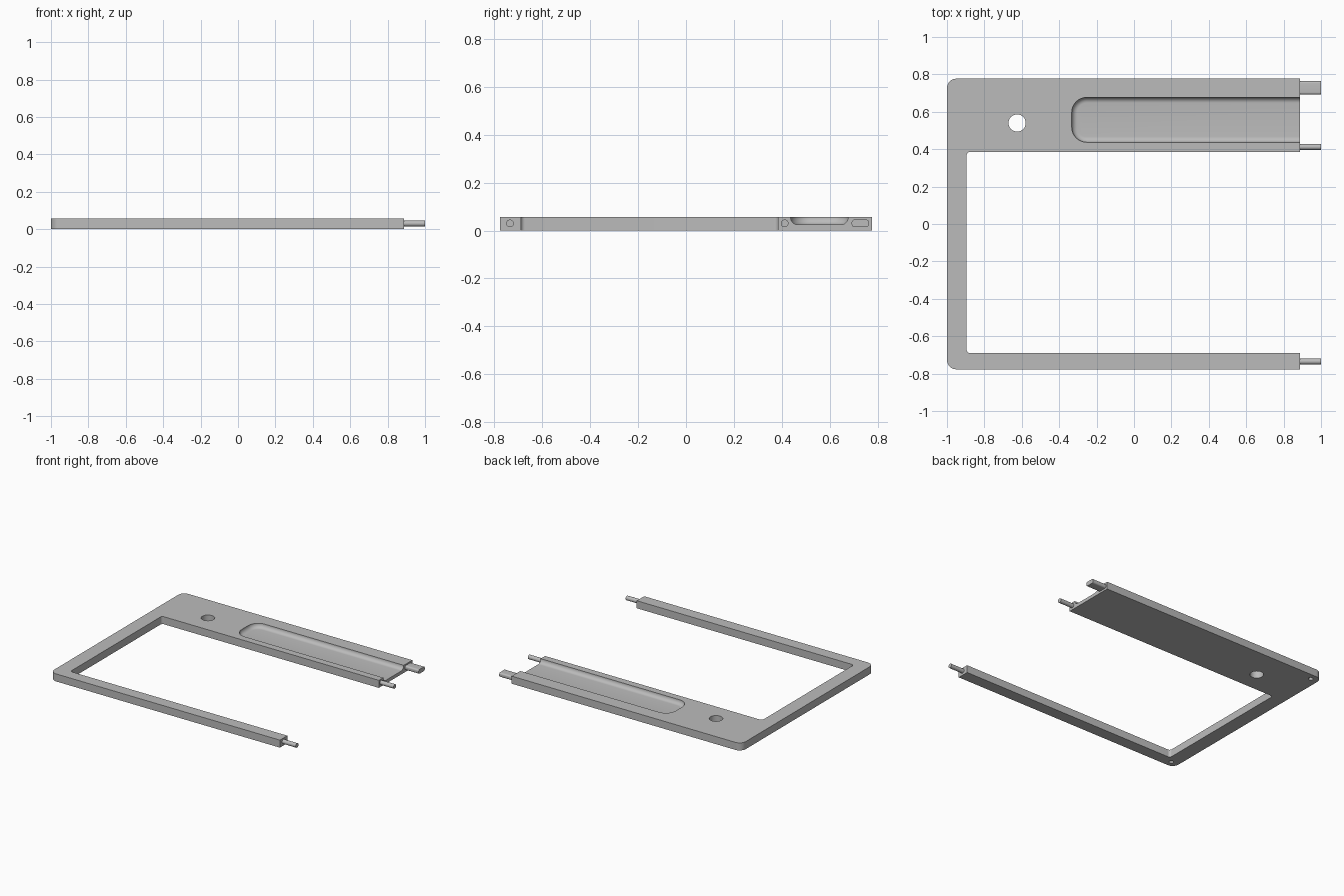
import bpy, bmesh, math
from mathutils import Vector, Matrix

cube = bpy.data.objects.get("Cube")
if cube:
    bpy.data.objects.remove(cube, do_unlink=True)

THICK = 0.056
END_X = 0.888

grey = bpy.data.materials.new("plain grey")
grey.use_nodes = True
COLOUR = (0.5, 0.5, 0.5, 1)
grey.diffuse_color = COLOUR
grey.node_tree.nodes["Principled BSDF"].inputs["Base Color"].default_value = COLOUR


def rounded(corners, steps=8):
    """Outline through (x, y, radius) corners, each filleted with an arc."""
    pts = []
    n = len(corners)
    for i, (x, y, r) in enumerate(corners):
        p = Vector((x, y))
        if r <= 0:
            pts.append(p)
            continue
        a = (Vector(corners[i - 1][:2]) - p).normalized()
        b = (Vector(corners[(i + 1) % n][:2]) - p).normalized()
        centre = p + (a + b) * r
        for k in range(steps + 1):
            t = math.pi / 2 * k / steps
            pts.append(centre - b * r * math.cos(t) - a * r * math.sin(t))
    return pts


def loft(name, layers):
    """Closed solid through (outline, height) layers of equal point count."""
    bm = bmesh.new()
    rings = [[bm.verts.new((p.x, p.y, z)) for p in pts] for pts, z in layers]
    for lo, hi in zip(rings, rings[1:]):
        for i in range(len(lo)):
            j = (i + 1) % len(lo)
            bm.faces.new((lo[i], lo[j], hi[j], hi[i]))
    bm.faces.new(rings[0][::-1])
    bm.faces.new(rings[-1])
    bmesh.ops.recalc_face_normals(bm, faces=bm.faces)
    mesh = bpy.data.meshes.new(name)
    bm.to_mesh(mesh)
    bm.free()
    mesh.materials.append(grey)
    obj = bpy.data.objects.new(name, mesh)
    bpy.context.collection.objects.link(obj)
    return obj


def circle(x, y, r, n=32):
    return [Vector((x + r * math.cos(math.tau * k / n),
                    y + r * math.sin(math.tau * k / n))) for k in range(n)]


def smooth(obj):
    bpy.ops.object.select_all(action='DESELECT')
    obj.select_set(True)
    bpy.context.view_layer.objects.active = obj
    bpy.ops.object.shade_smooth_by_angle(angle=math.radians(30))


# C-shaped plate: wide back arm, narrow side bar and front arm
outline = rounded([
    (-1, -0.777, 0.05), (END_X, -0.777, 0), (END_X, -0.69, 0),
    (-0.895, -0.69, 0.018), (-0.895, 0.385, 0.018), (END_X, 0.385, 0),
    (END_X, 0.777, 0), (-1, 0.777, 0.05)])
frame = loft("frame", [(outline, 0), (outline, THICK)])


# Tray recess with a filleted floor, open at the end
def tray_outline(inset):
    x, y0, y1, r = -0.333 + inset, 0.437 + inset, 0.677 - inset, 0.08 - inset
    return rounded([(x, y0, r), (1.1, y0, 0), (1.1, y1, 0), (x, y1, r)])


FLOOR, FILLET = 0.025, 0.03
layers = []
for k in range(9):
    t = math.pi / 2 * k / 8
    layers.append((tray_outline(FILLET * (1 - math.sin(t))),
                   FLOOR + FILLET * (1 - math.cos(t))))
layers.append((tray_outline(0), 0.1))
cutters = [loft("tray_cutter", layers)]

# Through hole, and two blind holes under the corners
hole = circle(-0.625, 0.54, 0.046)
cutters.append(loft("hole_cutter", [(hole, -0.05), (hole, 0.1)]))
for side in (-1, 1):
    socket = circle(-0.94, side * 0.73, 0.016)
    cutters.append(loft("socket_cutter", [(socket, -0.05), (socket, 0.03)]))

for c in cutters:
    c.hide_render = True
    mod = frame.modifiers.new(c.name, 'BOOLEAN')
    mod.operation = 'DIFFERENCE'
    mod.solver = 'EXACT'
    mod.object = c
bpy.context.view_layer.update()
evaluated = frame.evaluated_get(bpy.context.evaluated_depsgraph_get())
cut_mesh = bpy.data.meshes.new_from_object(evaluated)
frame.modifiers.clear()
frame.data = cut_mesh
for c in cutters:
    bpy.data.objects.remove(c, do_unlink=True)
smooth(frame)


# Pins: sections drawn in y and z, extruded along x
def pin(name, section):
    obj = loft(name, [(section, END_X - 0.01), (section, 1)])
    obj.data.transform(Matrix(((0, 0, 1, 0), (1, 0, 0, 0), (0, 1, 0, 0), (0, 0, 0, 1))))
    smooth(obj)


PIN_Z, PIN_R = 0.03, 0.016
pin("front_pin", circle(-0.735, PIN_Z, PIN_R))
pin("inner_pin", circle(0.412, PIN_Z, PIN_R))
lo, hi = PIN_Z - PIN_R, PIN_Z + PIN_R
pin("flat_pin", rounded([(0.692, lo, 0.012), (0.764, lo, 0.012),
                         (0.764, hi, 0.012), (0.692, hi, 0.012)]))
